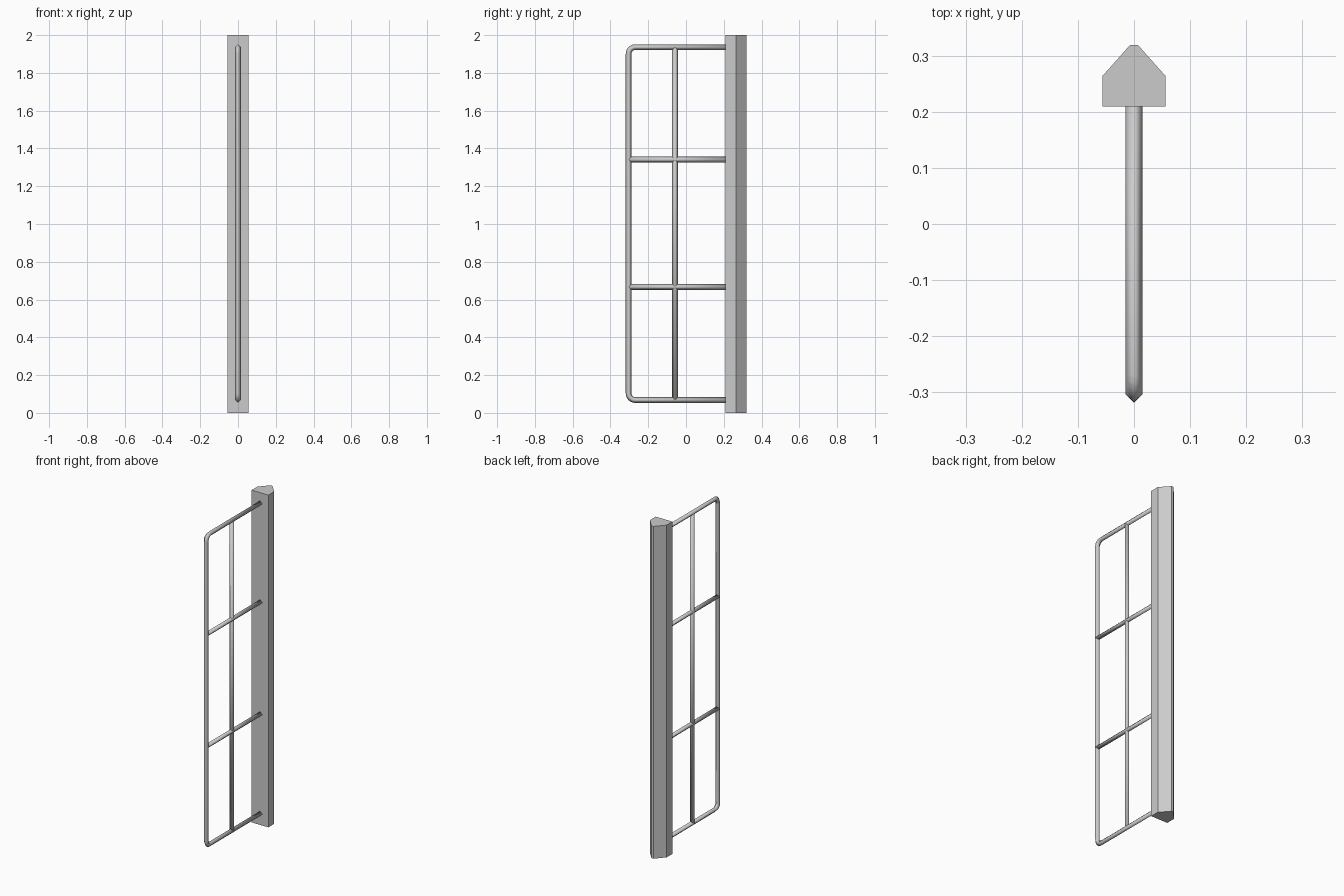
import bpy
import bmesh
from math import sin, cos, pi
from mathutils import Vector

if "Cube" in bpy.data.objects:
    bpy.data.objects.remove(bpy.data.objects["Cube"])

R = 0.0153             # bar half-width
Y_OUT = -0.319 + R     # outer upright centre line
Y_POST = 0.212
Z_LOW, Z_HIGH = 0.068, 1.936


def finish(name, bm, smooth=False):
    bmesh.ops.recalc_face_normals(bm, faces=bm.faces)
    for f in bm.faces:
        f.smooth = smooth and len(f.verts) == 4 and f.tag
    mesh = bpy.data.meshes.new(name)
    bm.to_mesh(mesh)
    bm.free()
    obj = bpy.data.objects.new(name, mesh)
    bpy.context.collection.objects.link(obj)
    return obj


def bar(name, path):
    """Sweep a four-sided diamond section along a path of (y, z) points."""
    bm = bmesh.new()
    pts = [Vector((0, y, z)) for y, z in path]
    rings = []
    for i, p in enumerate(pts):
        t = (pts[min(i + 1, len(pts) - 1)] - pts[max(i - 1, 0)]).normalized()
        n = Vector((0, -t.z, t.y)) * R
        x = Vector((R, 0, 0))
        rings.append([bm.verts.new(p + d) for d in (x, n, -x, -n)])
    for a, b in zip(rings, rings[1:]):
        for k in range(4):
            j = (k + 1) % 4
            bm.faces.new((a[k], a[j], b[j], b[k])).tag = True
    bm.faces.new(rings[0])
    bm.faces.new(rings[-1])
    return finish(name, bm, smooth=True)


# Post with chamfered back, extruded to full height
half = [(0.056, 0.209), (0.056, 0.264), (0.007, 0.319)]
outline = half + [(-x, y) for x, y in reversed(half)]
bm = bmesh.new()
base = bm.faces.new([bm.verts.new((x, y, 0)) for x, y in outline])
top = bmesh.ops.extrude_face_region(bm, geom=[base], use_keep_orig=True)["geom"]
bmesh.ops.translate(bm, vec=(0, 0, 2),
                    verts=[v for v in top if isinstance(v, bmesh.types.BMVert)])
finish("post", bm)

# Outer frame loop with two rounded corners
C = 0.035
path = [(Y_POST, Z_HIGH)]
for zc, start in ((Z_HIGH - C, pi / 2), (Z_LOW + C, pi)):
    for i in range(7):
        a = start + i * pi / 12
        path.append((Y_OUT + C + C * cos(a), zc + C * sin(a)))
path.append((Y_POST, Z_LOW))
bar("outer_frame", path)

# Cross bars and the middle upright
for name, z in (("lower_cross_bar", 0.667), ("upper_cross_bar", 1.341)):
    bar(name, [(Y_OUT, z), (Y_POST, z)])
bar("middle_upright", [(-0.058, Z_LOW), (-0.058, Z_HIGH)])
